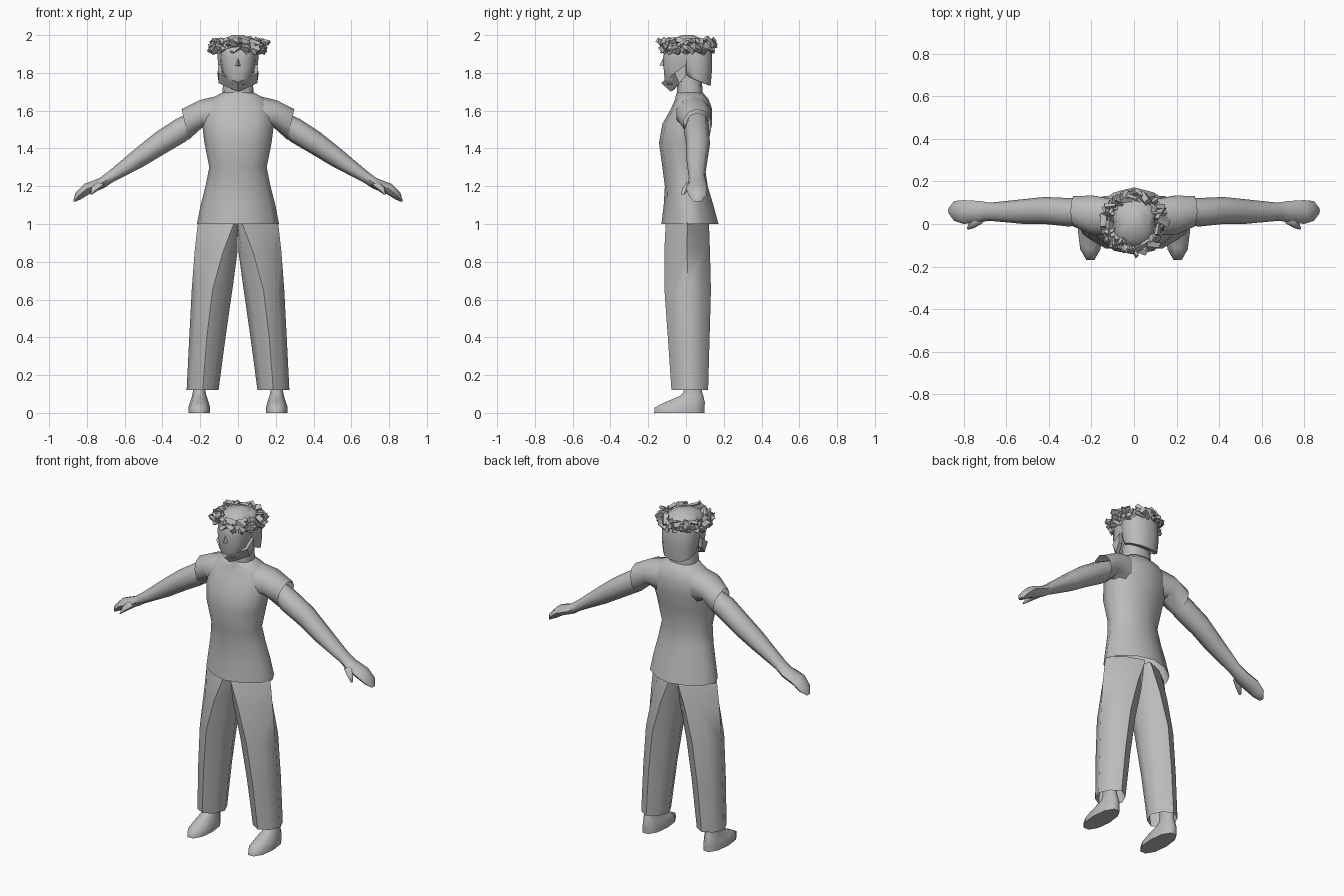
import bpy, bmesh, math, random
from mathutils import Vector, Matrix, Euler

if "Cube" in bpy.data.objects:
    bpy.data.objects.remove(bpy.data.objects["Cube"])

random.seed(4)
grey = bpy.data.materials.new("plain grey")
grey.diffuse_color = (0.5, 0.5, 0.5, 1)
grey.use_nodes = True
grey.node_tree.nodes["Principled BSDF"].inputs["Base Color"].default_value = grey.diffuse_color


def finish(name, bm, angle=60):
    bmesh.ops.recalc_face_normals(bm, faces=bm.faces)
    mesh = bpy.data.meshes.new(name)
    bm.to_mesh(mesh)
    bm.free()
    ob = bpy.data.objects.new(name, mesh)
    bpy.context.collection.objects.link(ob)
    mesh.materials.append(grey)
    if angle:
        bpy.ops.object.select_all(action='DESELECT')
        ob.select_set(True)
        bpy.context.view_layer.objects.active = ob
        bpy.ops.object.shade_smooth_by_angle(angle=math.radians(angle))
    return ob


def ring(a, b, y0, y1, n=8, power=1.0):
    """Oval through the (x, z) points a and b, spanning y0..y1."""
    c = Vector(((a[0] + b[0]) / 2, (y0 + y1) / 2, (a[1] + b[1]) / 2))
    u = Vector(((a[0] - b[0]) / 2, 0, (a[1] - b[1]) / 2))
    v = Vector((0, (y1 - y0) / 2, 0))
    pts = []
    for i in range(n):
        t = 2 * math.pi * i / n
        co, si = math.cos(t), math.sin(t)
        pts.append(c + u * math.copysign(abs(co) ** power, co)
                   + v * math.copysign(abs(si) ** power, si))
    return pts


def level(z, x0, x1, y0, y1, n=12, power=0.8):
    return ring((x0, z), (x1, z), y0, y1, n, power)


def leg_ring(z, x0, x1, y0, y1, ridge):
    """Angular section whose front and back ridges sit at x = ridge."""
    pts = level(z, x0, x1, y0, y1, 8, 1.2)
    mid, half = (y0 + y1) / 2, (y1 - y0) / 2
    for p in pts:
        p.x = max(x0, p.x + (ridge - (x0 + x1) / 2) * abs(p.y - mid) / half)
    return pts


def loft(name, rings, start=True, end=True, mirror=False, angle=60):
    sides = (1, -1) if mirror else (1,)
    for s in sides:
        bm = bmesh.new()
        rows = [[bm.verts.new((p.x * s, p.y, p.z)) for p in r] for r in rings]
        for r0, r1 in zip(rows, rows[1:]):
            for i in range(len(r0)):
                j = (i + 1) % len(r0)
                bm.faces.new((r0[i], r0[j], r1[j], r1[i]))
        if start:
            bm.faces.new(rows[0])
        if end:
            bm.faces.new(rows[-1])
        label = name if not mirror else ("left_" if s > 0 else "right_") + name
        finish(label, bm, angle)


# Shirt body, open at the hem, angular below and rounder at the chest
loft("shirt", [level(z, -w, w, f, b, 12, p) for z, w, f, b, p in (
    (1.0, .217, -.13, .172, 1.2), (1.10, .198, -.118, .145, 1.15),
    (1.2, .172, -.112, .115, 1.05), (1.3, .152, -.125, .1, 1),
    (1.43, .178, -.143, .118, .95), (1.53, .19, -.125, .138, .9),
    (1.61, .19, -.08, .138, .9), (1.66, .15, -.058, .12, .9),
    (1.695, .085, -.05, .09, .9))], start=False)

# Sleeves, open at the cuff, running into the shoulders
loft("sleeve", [
    ring((.06, 1.69), (.10, 1.46), -.055, .115, 10, .9),
    ring((.205, 1.655), (.185, 1.515), -.055, .138, 10, .95),
    ring((.298, 1.608), (.262, 1.445), -.015, .135, 10, 1)], end=False, mirror=True)

# Arms with hands and thumbs
loft("arm", [
    ring((.25, 1.59), (.225, 1.48), .0, .12),
    ring((.33, 1.555), (.28, 1.435), -.012, .122),
    ring((.44, 1.482), (.40, 1.365), 0, .127),
    ring((.53, 1.41), (.50, 1.305), 0, .117),
    ring((.69, 1.275), (.665, 1.22), .015, .1),
    ring((.735, 1.242), (.71, 1.19), .01, .108),
    ring((.815, 1.212), (.785, 1.16), .0, .112),
    ring((.86, 1.165), (.83, 1.132), .015, .108),
    ring((.873, 1.12), (.86, 1.118), .045, .08)], mirror=True)
loft("thumb", [
    ring((.745, 1.225), (.70, 1.205), .0, .05, 6),
    ring((.775, 1.195), (.745, 1.175), -.022, .015, 6),
    ring((.785, 1.155), (.775, 1.155), -.027, -.01, 6)], mirror=True)

# Trouser legs: ridges start at the middle of the hips and move outwards
loft("trouser_leg", [leg_ring(*r) for r in (
    (1.02, .0, .205, -.10, .115, .02), (.995, .0, .214, -.108, .122, .025),
    (.85, .003, .23, -.115, .127, .08), (.65, .030, .245, -.114, .132, .135),
    (.40, .066, .258, -.096, .125, .165), (.12, .103, .272, -.077, .117, .187))],
    end=False, mirror=True)

# Feet and ankles
loft("foot", [level(z, .205 - w, .205 + w, f, b, 10, .95) for z, w, f, b in (
    (0, .058, -.175, .105), (.028, .058, -.172, .105), (.055, .05, -.12, .105),
    (.09, .038, -.035, .095), (.11, .034, -.015, .088), (.17, .034, -.01, .085))],
    mirror=True)

# Neck
loft("neck", [level(z, -w, w, f, b) for z, w, f, b in (
    (1.66, .085, -.045, .088), (1.70, .082, -.048, .088), (1.82, .075, -.05, .08))])

# Head, narrow at the chin
loft("head", [level(z, -w, w, f, b, 14) for z, w, f, b in (
    (1.735, .04, -.105, -.01), (1.765, .07, -.115, .05), (1.82, .088, -.12, .09),
    (1.88, .096, -.124, .11), (1.94, .098, -.115, .115), (1.98, .075, -.075, .085),
    (2.0, .03, -.02, .04))])

# Hair around the back, its lower edge falling to the nape
hair = [level(z, -w, w, f, b, 14, .9) for z, w, f, b in (
    (1.76, .097, -.015, .132), (1.82, .106, -.03, .14), (1.90, .108, -.045, .14),
    (1.95, .10, -.05, .125), (1.985, .075, -.04, .085))]
for p in hair[0]:
    p.z = 1.785 - max(0, p.y) * .42
loft("hair", hair)

# Nose wedge
bm = bmesh.new()
nose = [bm.verts.new(p) for p in ((0, -.115, 1.89), (-.018, -.112, 1.835),
                                  (.018, -.112, 1.835), (0, -.14, 1.84))]
for f in ((0, 1, 3), (0, 3, 2), (1, 2, 3), (0, 2, 1)):
    bm.faces.new([nose[i] for i in f])
finish("nose", bm)

# Beard band: sections of outer top, outer bottom, inner bottom, inner top
side = [((.106, .0, 1.845), (.108, .0, 1.785), (.085, .0, 1.785), (.085, .0, 1.845)),
        ((.105, -.06, 1.80), (.102, -.035, 1.745), (.08, -.03, 1.75), (.085, -.05, 1.80)),
        ((0, -.132, 1.747), (0, -.08, 1.70), (0, -.06, 1.715), (0, -.10, 1.755))]
band = [[Vector(p) for p in s] for s in side]
band += [[Vector((-p.x, p.y, p.z)) for p in s] for s in band[1::-1]]
loft("beard", band, angle=30)

# Wreath: a ring of crumpled leaves
bm = bmesh.new()
count = 110
for k in range(count):
    a = 2 * math.pi * k / count
    r = random.uniform(.108, .142)
    place = Matrix.Translation((r * math.cos(a), .008 + r * math.sin(a),
                                random.uniform(1.918, 1.97)))
    turn = Euler([random.uniform(-1.2, 1.2) for _ in range(3)]).to_matrix().to_4x4()
    size = Matrix.Diagonal((random.uniform(.02, .034), random.uniform(.04, .062),
                            random.uniform(.012, .022), 1))
    leaf = bmesh.ops.create_cube(bm, size=1,
                                 matrix=place @ Matrix.Rotation(a, 4, 'Z') @ turn @ size)
    for v in leaf["verts"]:
        v.co += Vector([random.uniform(-.005, .005) for _ in range(3)])
        v.co.z = max(1.895, min(v.co.z, 1.996))
finish("wreath", bm, 0)
